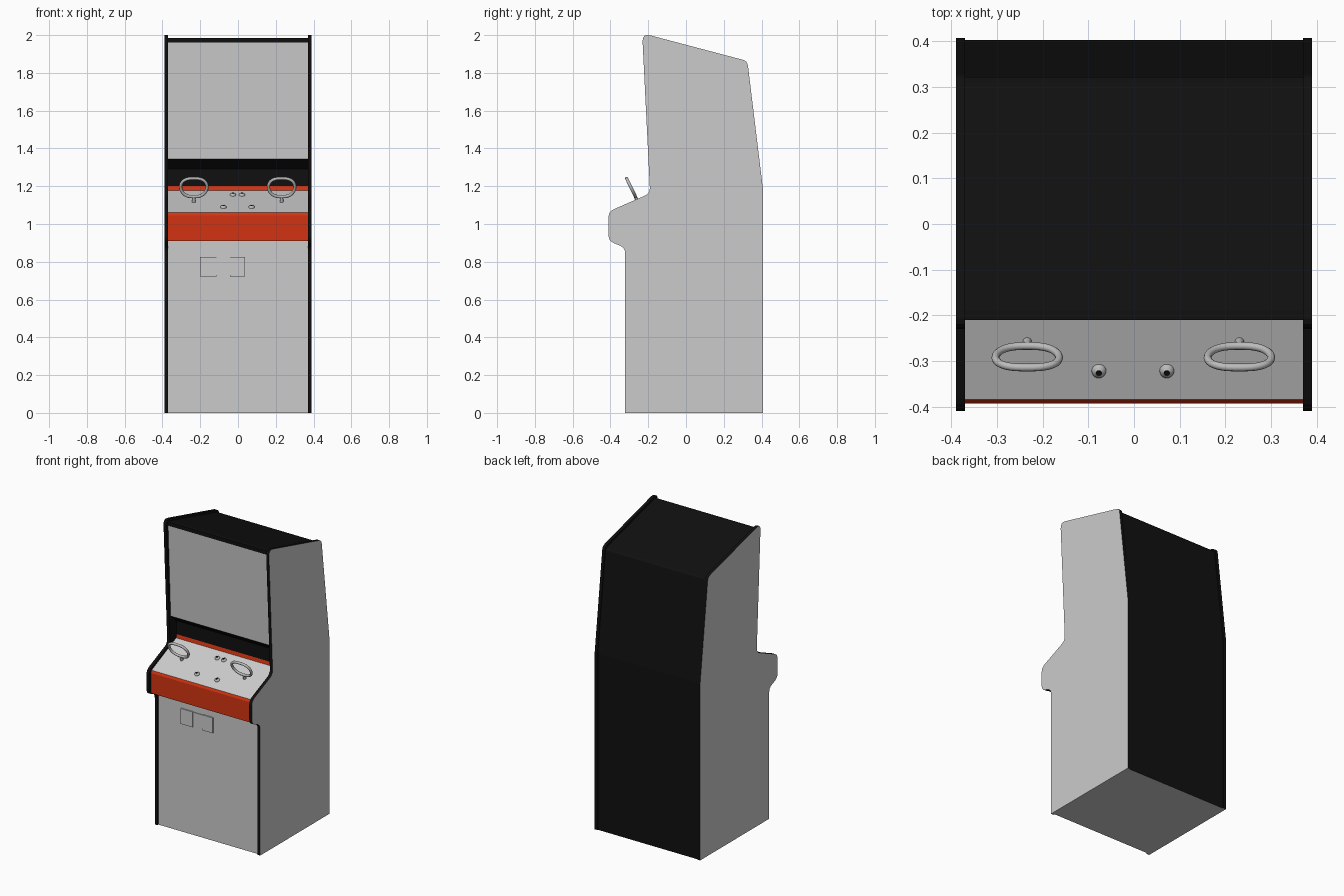
import bpy, bmesh, math
from mathutils import Vector, Matrix

if "Cube" in bpy.data.objects:
    bpy.data.objects.remove(bpy.data.objects["Cube"])


def material(name, rgb):
    m = bpy.data.materials.new(name)
    m.diffuse_color = (*rgb, 1)
    m.use_nodes = True
    m.node_tree.nodes["Principled BSDF"].inputs["Base Color"].default_value = m.diffuse_color
    return m


GREY = material("light_grey", (0.6, 0.6, 0.6))
BLACK = material("black_trim", (0.005, 0.005, 0.005))
RED = material("orange_red", (0.65, 0.033, 0.006))
METAL = material("metal_grey", (0.5, 0.5, 0.5))


def finish(name, bm, mats, smooth=None):
    me = bpy.data.meshes.new(name)
    bm.to_mesh(me)
    bm.free()
    for m in mats:
        me.materials.append(m)
    ob = bpy.data.objects.new(name, me)
    bpy.context.collection.objects.link(ob)
    if smooth:
        bpy.ops.object.select_all(action='DESELECT')
        ob.select_set(True)
        bpy.context.view_layer.objects.active = ob
        bpy.ops.object.shade_smooth_by_angle(angle=math.radians(smooth))
    return ob


def rounded(points, steps=4):
    """Points are (y, z, radius); corners become short curves."""
    out = []
    for i, (y, z, r) in enumerate(points):
        p = Vector((y, z))
        if r == 0:
            out.append(p)
            continue
        a = p + (Vector(points[i - 1][:2]) - p).normalized() * r
        b = p + (Vector(points[(i + 1) % len(points)][:2]) - p).normalized() * r
        for k in range(steps + 1):
            t = k / steps
            out.append(a * (1 - t) ** 2 + p * 2 * t * (1 - t) + b * t * t)
    return out


# Side panels: grey outside, black edge trim and inside
side = rounded([(-0.322, 0, 0), (-0.322, 0.875, 0.03), (-0.41, 0.91, 0.03),
                (-0.41, 1.066, 0.03), (-0.19, 1.162, 0.03), (-0.232, 2.01, 0.045),
                (0.325, 1.863, 0.025), (0.408, 1.18, 0), (0.408, 0, 0)])
for label, s in (("left", -1), ("right", 1)):
    bm = bmesh.new()
    rings = [[bm.verts.new((s * x, p.x, p.y)) for p in side] for x in (0.37, 0.39)]
    bm.faces.new(rings[0])
    bm.faces.new(rings[1])
    n = len(side)
    for i in range(n):
        j = (i + 1) % n
        bm.faces.new((rings[0][i], rings[0][j], rings[1][j], rings[1][i]))
    bmesh.ops.recalc_face_normals(bm, faces=bm.faces)
    for f in bm.faces:
        f.material_index = 0 if f.normal.x * s > 0.9 or f.normal.z < -0.99 else 1
    finish(label + "_side_panel", bm, [GREY, BLACK])

# Cabinet body between the sides: each profile point gives the colour of the strip after it
body = [(-0.312, 0, 0), (-0.312, 0.91, 2), (-0.393, 0.91, 2), (-0.393, 1.045, 2),
        (-0.385, 1.06, 0), (-0.125, 1.177, 2), (-0.12, 1.2, 1), (-0.12, 1.29, 1),
        (-0.183, 1.345, 0), (-0.21, 1.96, 1), (-0.21, 1.985, 1), (-0.19, 1.985, 1),
        (0.31, 1.852, 1), (0.322, 1.838, 1), (0.403, 1.18, 1), (0.403, 0, 0)]
bm = bmesh.new()
cols = [[bm.verts.new((x, y, z)) for y, z, m in body] for x in (-0.37, 0.37)]
for i, (y, z, m) in enumerate(body):
    j = (i + 1) % len(body)
    f = bm.faces.new((cols[0][i], cols[1][i], cols[1][j], cols[0][j]))
    f.material_index = m
finish("cabinet_body", bm, [GREY, BLACK, RED])


def box(name, x0, x1, y0, y1, z0, z1, mat):
    bm = bmesh.new()
    bmesh.ops.create_cube(bm, size=1)
    for v in bm.verts:
        v.co = Vector(((x0, x1)[v.co.x > 0], (y0, y1)[v.co.y > 0], (z0, z1)[v.co.z > 0]))
    return finish(name, bm, [mat])


# Coin plates on the lower front
box("left_coin_plate", -0.2, -0.113, -0.32, -0.312, 0.722, 0.825, GREY)
box("right_coin_plate", -0.043, 0.036, -0.32, -0.312, 0.722, 0.825, GREY)
box("coin_plate_bridge", -0.113, -0.043, -0.316, -0.312, 0.73, 0.822, GREY)

# Control panel slope
SLOPE = math.atan2(0.117, 0.26)


def on_panel(x, y):
    z = 1.06 + (y + 0.385) * 0.45
    return Matrix.Translation((x, y, z)) @ Matrix.Rotation(SLOPE, 4, 'X')


# Push buttons: metal collar with a dark centre
def button(name, x, y):
    bm = bmesh.new()
    prof = [(0.016, 0, 0), (0.015, 0.005, 0), (0.011, 0.009, 0), (0.0065, 0.011, 1), (0.006, 0.012, 1)]
    seg = 20
    rings = [[bm.verts.new((r * math.cos(2 * math.pi * k / seg), r * math.sin(2 * math.pi * k / seg), h))
              for k in range(seg)] for r, h, m in prof]
    for i in range(len(prof) - 1):
        for k in range(seg):
            l = (k + 1) % seg
            f = bm.faces.new((rings[i][k], rings[i][l], rings[i + 1][l], rings[i + 1][k]))
            f.material_index = prof[i][2]
    bm.faces.new(rings[-1]).material_index = 1
    bm.transform(on_panel(x, y))
    finish(name, bm, [METAL, BLACK], 50)


for label, x, y in (("left", -0.077, -0.322), ("right", 0.072, -0.322),
                    ("rear_left", -0.027, -0.178), ("rear_right", 0.021, -0.178)):
    button(label + "_button", x, y)


# Steering wheels: oval tube leaning towards the player, on a short stem
def wheel(label, cx):
    d = Vector((0, -0.44, 0.9)).normalized()
    centre = Vector((cx, -0.291, 1.193))
    nrm = Vector((1, 0, 0)).cross(d)
    bm = bmesh.new()
    rings = []
    seg, sides, rad = 40, 10, 0.0085

    def path(t):
        c, s = math.cos(t), math.sin(t)
        u = 0.070 * math.copysign(abs(c) ** 0.75, c)
        v = 0.054 * math.copysign(abs(s) ** 0.85, s)
        return centre + Vector((u * (1 + 2.0 * min(v, 0)), 0, 0)) + d * v

    for i in range(seg):
        t = 2 * math.pi * (i + 0.5) / seg
        tan = (path(t + 0.03) - path(t - 0.03)).normalized()
        out = tan.cross(nrm)
        rings.append([bm.verts.new(path(t) + rad * (out * math.cos(a) + nrm * math.sin(a)))
                      for a in (2 * math.pi * k / sides for k in range(sides))])
    for i in range(seg):
        a, b = rings[i], rings[(i + 1) % seg]
        for k in range(sides):
            l = (k + 1) % sides
            bm.faces.new((a[k], a[l], b[l], b[k]))
    bmesh.ops.recalc_face_normals(bm, faces=bm.faces)
    finish(label + "_steering_wheel", bm, [METAL], 60)
    # stem
    a, b = centre - d * 0.054, Vector((cx, -0.257, 1.115))
    bm = bmesh.new()
    bmesh.ops.create_cone(bm, cap_ends=True, segments=14, radius1=0.010, radius2=0.008,
                          depth=(a - b).length,
                          matrix=Matrix.Translation((a + b) / 2)
                          @ (a - b).to_track_quat('Z', 'Y').to_matrix().to_4x4())
    finish(label + "_wheel_stem", bm, [METAL], 50)


wheel("left", -0.234)
wheel("right", 0.231)
